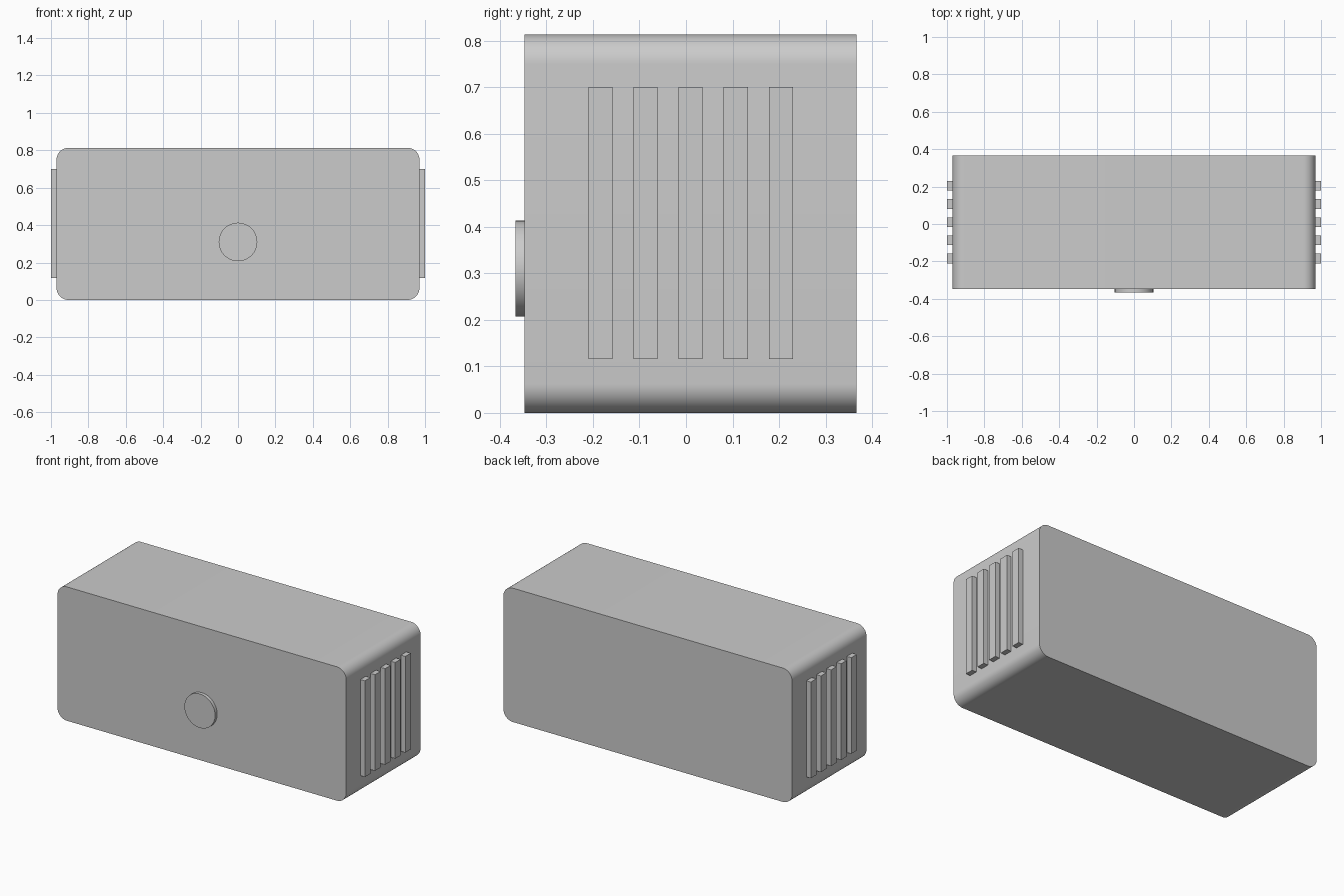
import bpy
import math

cube = bpy.data.objects.get("Cube")
if cube:
    bpy.data.objects.remove(cube, do_unlink=True)

grey = bpy.data.materials.new("light_grey")
grey.use_nodes = True
colour = (0.6, 0.6, 0.6, 1)
grey.diffuse_color = colour
grey.node_tree.nodes["Principled BSDF"].inputs["Base Color"].default_value = colour


def finish(name):
    obj = bpy.context.object
    obj.name = name
    obj.data.materials.append(grey)
    return obj


def box(name, x, y, z):
    """Box from (low, high) ranges on each axis."""
    ranges = (x, y, z)
    bpy.ops.mesh.primitive_cube_add(size=1, location=[(a + b) / 2 for a, b in ranges])
    obj = finish(name)
    obj.scale = [b - a for a, b in ranges]
    bpy.ops.object.transform_apply(location=False, rotation=False, scale=True)
    return obj


SIDE = 0.97
FRONT, BACK = -0.347, 0.367

# Housing: only the long edges running front to back are rounded
housing = box("housing", (-SIDE, SIDE), (FRONT, BACK), (0, 0.813))
weights = housing.data.attributes.new("bevel_weight_edge", "FLOAT", "EDGE")
for edge in housing.data.edges:
    a, b = (housing.data.vertices[i].co for i in edge.vertices)
    weights.data[edge.index].value = 1.0 if abs(a.y - b.y) > 0.1 else 0.0
bevel = housing.modifiers.new("rounded_edges", "BEVEL")
bevel.limit_method = "WEIGHT"
bevel.width = 0.063
bevel.segments = 12
bpy.ops.object.modifier_apply(modifier=bevel.name)
bpy.ops.object.shade_smooth_by_angle(angle=math.radians(30))

# Round button on the front
DEPTH = 0.03
bpy.ops.mesh.primitive_cylinder_add(
    vertices=64, radius=0.103, depth=DEPTH,
    location=(0, -0.367 + DEPTH / 2, 0.31), rotation=(math.pi / 2, 0, 0))
finish("front_button")
bpy.ops.object.shade_smooth_by_angle(angle=math.radians(30))

# Five upright ribs on each end
for side, sign in (("left", 1), ("right", -1)):
    for i in range(5):
        y = 0.01 + (i - 2) * 0.097
        x = sorted((sign * (SIDE - 0.01), sign * 1.0))
        box(f"{side}_rib_{i + 1}", x, (y - 0.026, y + 0.026), (0.116, 0.7))
